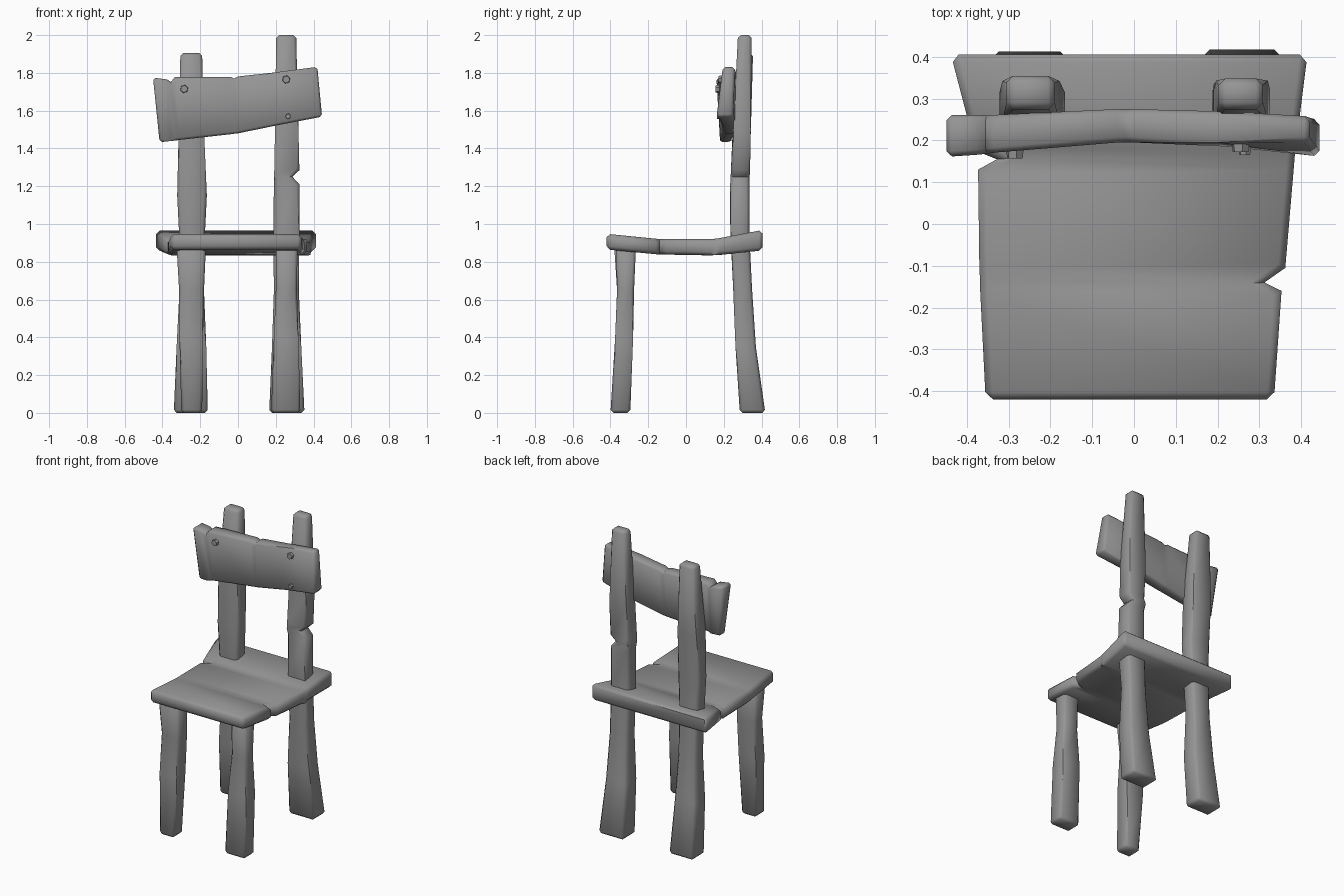
import bpy, bmesh, math
from mathutils import Vector

cube = bpy.data.objects.get("Cube")
if cube:
    bpy.data.objects.remove(cube, do_unlink=True)

wood = bpy.data.materials.new("grey_wood")
wood.use_nodes = True
grey = (0.3, 0.3, 0.3, 1)
wood.diffuse_color = grey
wood.node_tree.nodes["Principled BSDF"].inputs["Base Color"].default_value = grey


def finish(name, bm):
    bmesh.ops.recalc_face_normals(bm, faces=bm.faces[:])
    mesh = bpy.data.meshes.new(name)
    bm.to_mesh(mesh)
    bm.free()
    mesh.materials.append(wood)
    obj = bpy.data.objects.new(name, mesh)
    bpy.context.collection.objects.link(obj)
    bpy.ops.object.select_all(action='DESELECT')
    obj.select_set(True)
    bpy.context.view_layer.objects.active = obj
    bpy.ops.object.shade_smooth_by_angle(angle=math.radians(50))
    return obj


def plank(name, rings, bevel):
    """Skin a row of four-cornered rings and chamfer the long and end edges."""
    bm = bmesh.new()
    rows = [[bm.verts.new(p) for p in ring] for ring in rings]
    for a, b in zip(rows, rows[1:]):
        for i in range(4):
            j = (i + 1) % 4
            bm.faces.new((a[i], a[j], b[j], b[i]))
    bm.faces.new(rows[0])
    bm.faces.new(rows[-1][::-1])
    edges = [bm.edges.get((a[i], b[i])) for a, b in zip(rows, rows[1:]) for i in range(4)]
    edges += [bm.edges.get((r[i], r[(i + 1) % 4])) for r in (rows[0], rows[-1]) for i in range(4)]
    bmesh.ops.bevel(bm, geom=edges, offset=bevel, segments=1, profile=0.5,
                    affect='EDGES', clamp_overlap=False)
    return finish(name, bm)


def upright(name, stations):
    """Leg or post from stations of z, x range, y range."""
    plank(name, [[(x0, y0, z), (x1, y0, z), (x1, y1, z), (x0, y1, z)]
                 for z, x0, x1, y0, y1 in stations], 0.016)


# Seat: dished board with a nick on each side; y, x range, z range
seat = [(-.42, -.355, .335, .865, .948), (-.16, -.368, .353, .84, .922),
        (-.14, -.368, .312, .838, .921), (-.105, -.37, .362, .838, .92),
        (.13, -.373, .382, .834, .92), (.155, -.328, .384, .835, .922),
        (.175, -.378, .386, .836, .925), (.405, -.438, .415, .86, .968)]
plank("seat", [[(x0, y, z0), (x1, y, z0), (x1, y, z1), (x0, y, z1)]
               for y, x0, x1, z0, z1 in seat], 0.018)

# Front legs
upright("front_right_leg", [(0, -.30, -.19, -.40, -.30), (.4, -.31, -.185, -.375, -.285),
                            (.65, -.312, -.18, -.365, -.275), (.88, -.325, -.17, -.38, -.27)])
upright("front_left_leg", [(0, .175, .33, -.40, -.295), (.4, .19, .32, -.375, -.28),
                           (.65, .2, .312, -.365, -.275), (.88, .2, .315, -.37, -.265)])

# Back legs running up into the posts
upright("back_right_post", [(0, -.34, -.16, .285, .415), (.35, -.325, -.168, .265, .37),
                            (.65, -.31, -.18, .25, .35), (.95, -.312, -.175, .235, .335),
                            (1.15, -.322, -.165, .232, .33), (1.45, -.315, -.178, .245, .342),
                            (1.905, -.305, -.19, .275, .355)])
upright("back_left_post", [(0, .165, .352, .285, .42), (.35, .18, .335, .262, .37),
                           (.65, .19, .322, .25, .35), (.95, .187, .325, .237, .335),
                           (1.21, .19, .325, .234, .335), (1.25, .191, .288, .236, .337),
                           (1.285, .192, .325, .238, .339), (1.5, .196, .32, .25, .343),
                           (2.0, .202, .308, .275, .348)])

# Back rail: twisted board; bottom edge then top edge as x, z, y range
rail = [((-.415, 1.433, .18, .235), (-.45, 1.775, .16, .262)),
        ((-.35, 1.44, .182, .24), (-.375, 1.765, .165, .262)),
        ((-.33, 1.442, .183, .242), (-.355, 1.752, .167, .262)),
        ((-.31, 1.445, .184, .244), (-.335, 1.777, .17, .262)),
        ((-.04, 1.475, .195, .27), (-.04, 1.779, .195, .275)),
        ((-.02, 1.478, .195, .271), (-.02, 1.77, .195, .275)),
        ((0, 1.48, .195, .271), (0, 1.781, .195, .275)),
        ((.22, 1.525, .185, .264), (.2, 1.803, .195, .27)),
        ((.445, 1.568, .16, .25), (.42, 1.832, .195, .258))]
plank("back_rail", [[(b[0], b[2], b[1]), (b[0], b[3], b[1]), (t[0], t[3], t[1]), (t[0], t[2], t[1])]
                    for b, t in rail], 0.013)

# Six-sided pegs on the rail front
for name, x, y, z, r in (("right_peg", -.285, .172, 1.715, .023),
                         ("upper_left_peg", .255, .187, 1.765, .023),
                         ("lower_left_peg", .265, .18, 1.57, .016)):
    bm = bmesh.new()
    bmesh.ops.create_cone(bm, cap_ends=True, segments=6, radius1=r, radius2=r * .85, depth=.03)
    peg = finish(name, bm)
    peg.rotation_euler = Vector((math.pi / 2, 0.2, 0))
    peg.location = (x, y, z)
